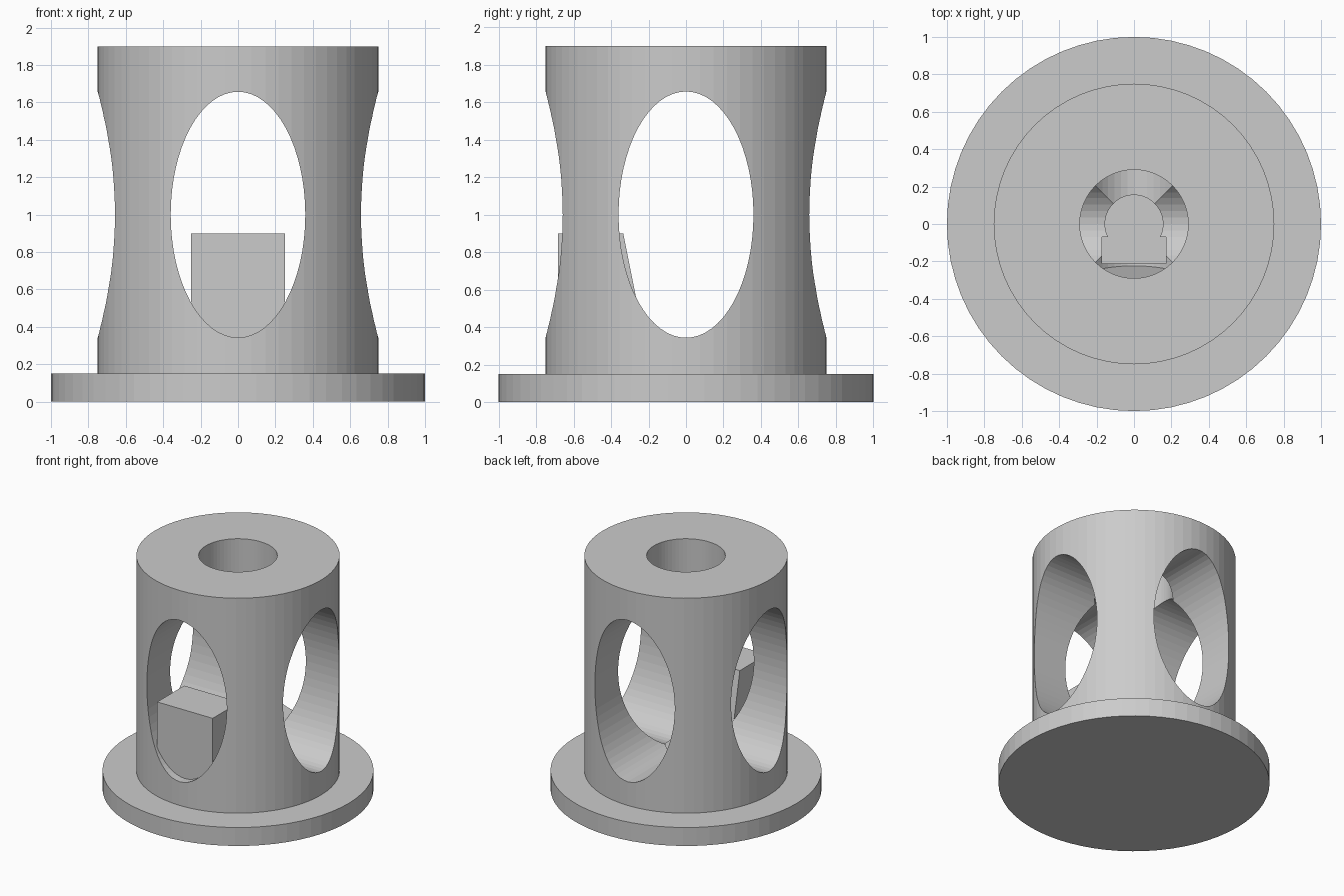
import bpy
import bmesh
from math import pi

old = bpy.data.objects.get("Cube")
if old:
    bpy.data.objects.remove(old, do_unlink=True)

SIDES = 64

grey = bpy.data.materials.new("plain grey")
grey.use_nodes = True
tone = (0.6, 0.6, 0.6, 1)
grey.diffuse_color = tone
grey.node_tree.nodes["Principled BSDF"].inputs["Base Color"].default_value = tone


def finish(name, obj):
    obj.name = name
    obj.data.materials.clear()
    obj.data.materials.append(grey)
    return obj


def cylinder(name, radius, bottom, top):
    bpy.ops.mesh.primitive_cylinder_add(
        vertices=SIDES, radius=radius, depth=top - bottom,
        location=(0, 0, (bottom + top) / 2))
    return finish(name, bpy.context.object)


def tunnel(name, turn):
    # Upright oval bore running horizontally
    bpy.ops.mesh.primitive_cylinder_add(
        vertices=SIDES, radius=1, depth=2.4, location=(0, 0, 1),
        rotation=(pi / 2, 0, turn))
    obj = finish(name, bpy.context.object)
    obj.scale = (0.36, 0.657, 1)
    return obj


def prism(name, half_width, outline):
    # Side outline in (y, z), extruded across x
    bm = bmesh.new()
    face = bm.faces.new([bm.verts.new((-half_width, y, z)) for y, z in outline])
    grown = bmesh.ops.extrude_face_region(bm, geom=[face])["geom"]
    moved = [v for v in grown if isinstance(v, bmesh.types.BMVert)]
    bmesh.ops.translate(bm, verts=moved, vec=(2 * half_width, 0, 0))
    bmesh.ops.recalc_face_normals(bm, faces=bm.faces[:])
    mesh = bpy.data.meshes.new(name)
    bm.to_mesh(mesh)
    bm.free()
    obj = bpy.data.objects.new(name, mesh)
    bpy.context.collection.objects.link(obj)
    return finish(name, obj)


def combine(target, tool, operation):
    tool.hide_render = True
    bpy.context.view_layer.objects.active = target
    mod = target.modifiers.new(operation, "BOOLEAN")
    mod.operation = operation
    mod.solver = "EXACT"
    mod.object = tool
    bpy.ops.object.modifier_apply(modifier=mod.name)
    bpy.data.objects.remove(tool, do_unlink=True)


# Upright body on a round flange
body = cylinder("flanged_body", 0.75, 0.05, 1.9)
combine(body, cylinder("flange", 1.0, 0, 0.15), "UNION")

# Crossing oval windows
for i in range(2):
    combine(body, tunnel("window_cutter", i * pi / 2), "DIFFERENCE")

# Top opening, floor socket and floor slot
combine(body, cylinder("top_hole_cutter", 0.29, 1.2, 2.0), "DIFFERENCE")
combine(body, cylinder("socket_cutter", 0.155, 0.15, 0.8), "DIFFERENCE")
slot = prism("slot_cutter", 0.172,
             [(-0.07, 0.15), (-0.07, 0.8), (-0.21, 0.8), (-0.21, 0.15)])
combine(body, slot, "DIFFERENCE")

# Wedge block in the front window, sloping on its inner side
block = prism("wedge_block", 0.25,
              [(-0.682, 0.1), (-0.682, 0.9), (-0.335, 0.9), (-0.175, 0.1)])
combine(body, block, "UNION")
